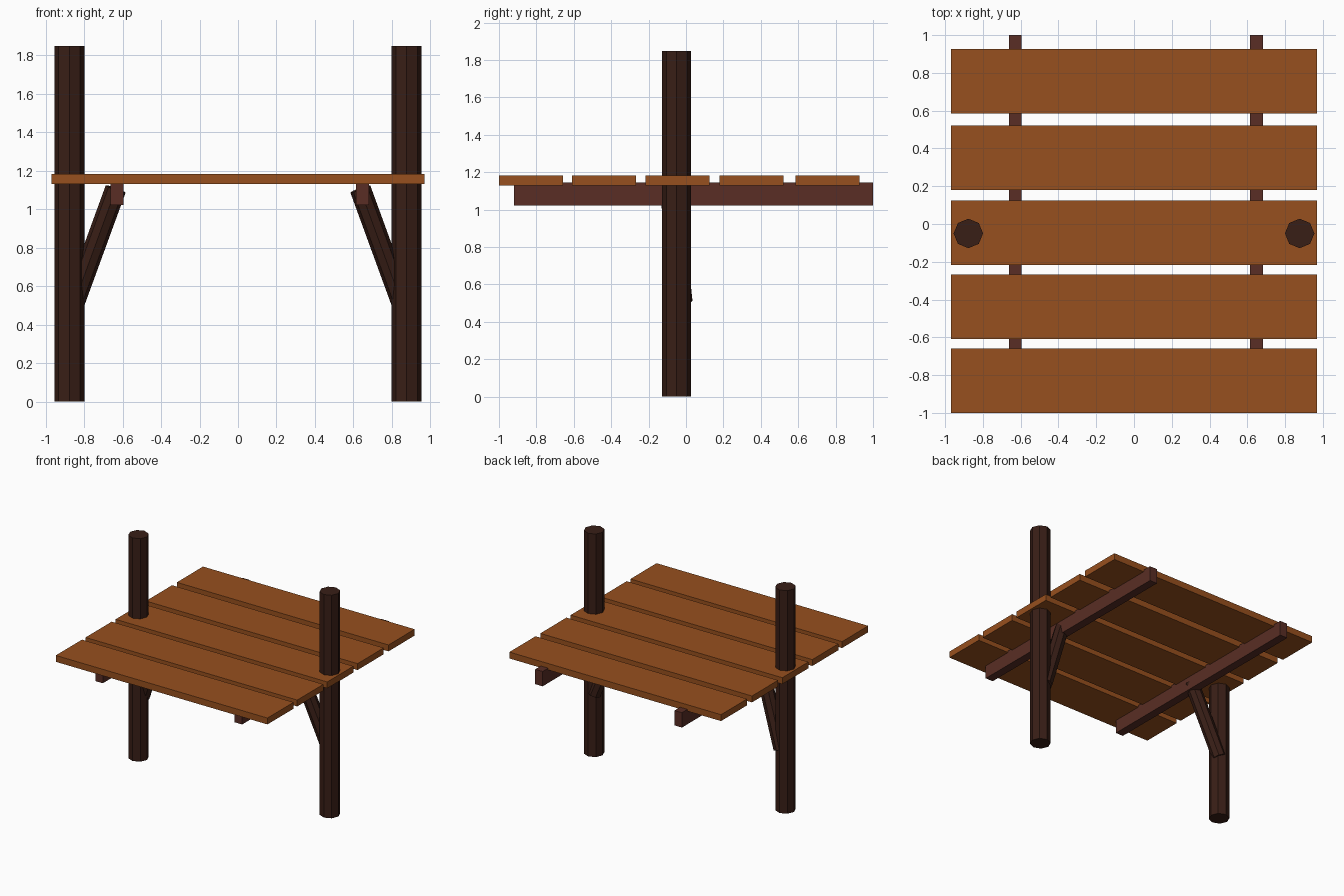
import bpy
from mathutils import Vector

if "Cube" in bpy.data.objects:
    bpy.data.objects.remove(bpy.data.objects["Cube"])


def material(name, color):
    m = bpy.data.materials.new(name)
    m.diffuse_color = (*color, 1)
    m.use_nodes = True
    m.node_tree.nodes["Principled BSDF"].inputs["Base Color"].default_value = m.diffuse_color
    return m


plank_wood = material("plank_wood", (0.31, 0.08, 0.013))
beam_wood = material("beam_wood", (0.10, 0.027, 0.018))
post_wood = material("post_wood", (0.04, 0.013, 0.008))


def box(name, lo, hi, mat):
    lo, hi = Vector(lo), Vector(hi)
    bpy.ops.mesh.primitive_cube_add(size=1, location=(lo + hi) / 2)
    ob = bpy.context.object
    ob.name = name
    ob.scale = hi - lo
    bpy.ops.object.transform_apply(location=False, rotation=False, scale=True)
    ob.data.materials.append(mat)
    return ob


def pole(name, start, end, radius, mat):
    start, end = Vector(start), Vector(end)
    axis = end - start
    bpy.ops.mesh.primitive_cylinder_add(
        vertices=8, radius=radius, depth=axis.length, location=(start + end) / 2)
    ob = bpy.context.object
    ob.name = name
    ob.rotation_euler = Vector((0, 0, 1)).rotation_difference(axis).to_euler()
    ob.data.materials.append(mat)
    return ob


# Deck planks, slightly uneven spacing
for i, y in enumerate((-1.0, -0.61, -0.217, 0.18, 0.585)):
    box(f"deck_plank_{i + 1}", (-0.97, y, 1.13), (0.97, y + 0.342, 1.183), plank_wood)

# Joists under the deck
for side, x in (("left", -0.629), ("right", 0.648)):
    box(f"{side}_joist", (x - 0.034, -0.92, 1.022), (x + 0.034, 1.0, 1.145), beam_wood)

# Tall octagonal posts with leaning braces
for side, s in (("left", -1), ("right", 1)):
    pole(f"{side}_post", (s * 0.877, -0.05, 0), (s * 0.877, -0.05, 1.848), 0.078, post_wood)
    pole(f"{side}_brace", (s * 0.854, -0.02, 0.508), (s * 0.636, -0.085, 1.105), 0.055, post_wood)
